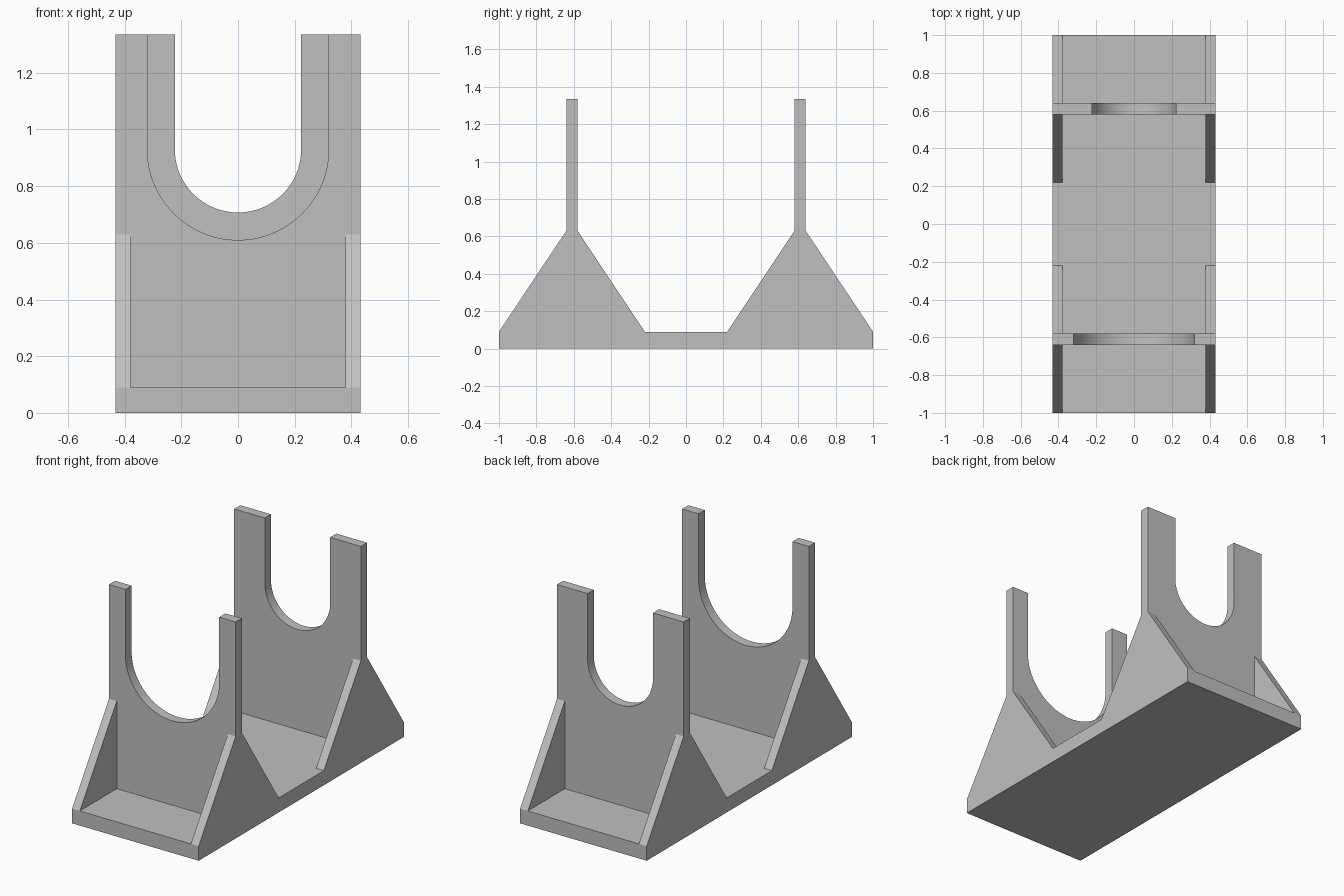
import bpy, bmesh, math

if "Cube" in bpy.data.objects:
    bpy.data.objects.remove(bpy.data.objects["Cube"])

W = 0.432            # half width of the cradle
INNER = 0.379        # half width between the gussets
BASE = 0.09          # base thickness
SHOULDER = 0.63      # height where the gussets meet the uprights
TOP = 1.335
Y_IN, Y_OUT = 0.58, 0.64   # faces of each upright plate
FOOT = 0.22          # inner foot of the gussets
SLOT_Z = 0.93        # centre height of the round slots

grey = bpy.data.materials.new("light grey")
grey.diffuse_color = (0.53, 0.53, 0.53, 1)
grey.use_nodes = True
grey.node_tree.nodes["Principled BSDF"].inputs["Base Color"].default_value = grey.diffuse_color


def prism(name, profile, lo, hi, axis):
    """Extrude a (u, z) profile along x or y."""
    bm = bmesh.new()
    place = (lambda u, z, t: (t, u, z)) if axis == "x" else (lambda u, z, t: (u, t, z))
    a = [bm.verts.new(place(u, z, lo)) for u, z in profile]
    b = [bm.verts.new(place(u, z, hi)) for u, z in profile]
    bm.faces.new(a)
    bm.faces.new(b[::-1])
    for i in range(len(a)):
        j = (i + 1) % len(a)
        bm.faces.new((a[j], a[i], b[i], b[j]))
    bmesh.ops.recalc_face_normals(bm, faces=bm.faces)
    mesh = bpy.data.meshes.new(name)
    bm.to_mesh(mesh)
    bm.free()
    mesh.materials.append(grey)
    obj = bpy.data.objects.new(name, mesh)
    bpy.context.collection.objects.link(obj)
    return obj


def cut(body, cutter):
    mod = body.modifiers.new(cutter.name, "BOOLEAN")
    mod.operation = "DIFFERENCE"
    mod.solver = "EXACT"
    mod.object = cutter
    bpy.context.view_layer.objects.active = body
    bpy.ops.object.modifier_apply(modifier=mod.name)
    bpy.data.objects.remove(cutter)


# Body: side silhouette of base, gussets and uprights, extruded across the width
half = [(FOOT, BASE), (Y_IN, SHOULDER), (Y_IN, TOP), (Y_OUT, TOP),
        (Y_OUT, SHOULDER), (1, BASE), (1, 0)]
body = prism("cradle_stand", half + [(-y, z) for y, z in reversed(half)], -W, W, "x")

# Pockets between the thin side gussets
for name, y0, y1 in (("front_pocket", -1.2, -Y_OUT), ("middle_pocket", -Y_IN, Y_IN),
                     ("back_pocket", Y_OUT, 1.2)):
    box = [(y0, BASE), (y1, BASE), (y1, 1.0), (y0, 1.0)]
    cut(body, prism(name, box, -INNER, INNER, "x"))

# U-shaped slots: wide in the front upright, narrow in the back one
for name, r, y in (("front_slot", 0.32, -0.61), ("back_slot", 0.223, 0.61)):
    n = 48
    arc = [(r * math.cos(math.pi * (1 + i / n)), SLOT_Z + r * math.sin(math.pi * (1 + i / n)))
           for i in range(n + 1)]
    cut(body, prism(name, arc + [(r, 1.6), (-r, 1.6)], y - 0.15, y + 0.15, "y"))

# Smooth slot curves, sharp edges elsewhere
bpy.ops.object.select_all(action="DESELECT")
body.select_set(True)
bpy.context.view_layer.objects.active = body
bpy.ops.object.shade_smooth_by_angle(angle=math.radians(30))
